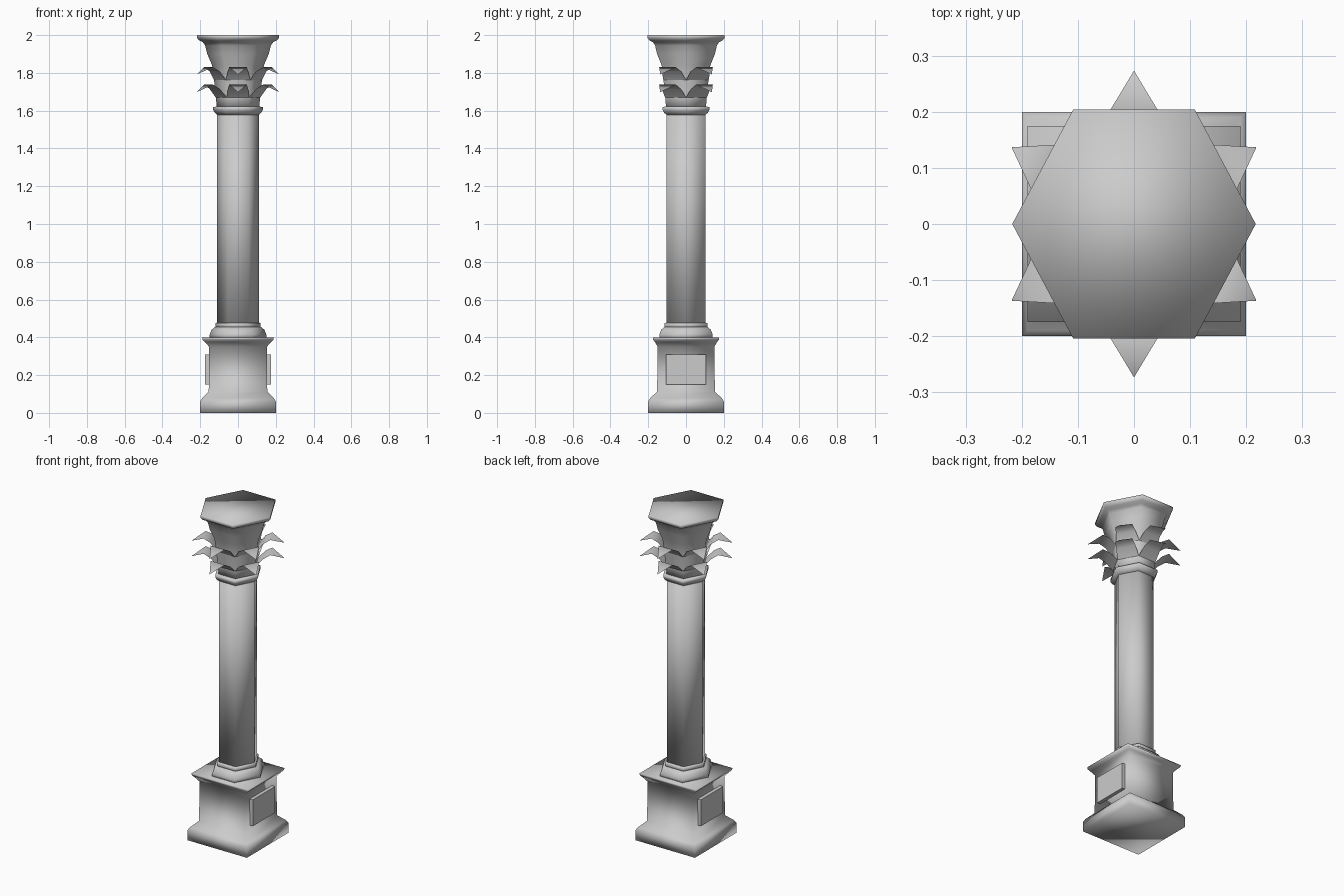
import bpy, math

if "Cube" in bpy.data.objects:
    bpy.data.objects.remove(bpy.data.objects["Cube"])

stone = bpy.data.materials.new("grey stone")
stone.diffuse_color = (0.6, 0.6, 0.6, 1)
stone.use_nodes = True
stone.node_tree.nodes["Principled BSDF"].inputs["Base Color"].default_value = stone.diffuse_color

YS = 1.085  # the hexagonal parts are slightly stretched in depth


def make(name, verts, faces):
    me = bpy.data.meshes.new(name)
    me.from_pydata(verts, [], faces)
    me.validate()
    me.materials.append(stone)
    for p in me.polygons:
        p.use_smooth = True
    ob = bpy.data.objects.new(name, me)
    bpy.context.collection.objects.link(ob)
    return ob


def stack(name, rings, sides):
    """Closed prism stack; rings are (x radius, y radius, z)."""
    start = math.pi / 4 if sides == 4 else 0
    k = math.sqrt(2) if sides == 4 else 1
    verts, faces = [], []
    for rx, ry, z in rings:
        for i in range(sides):
            a = start + 2 * math.pi * i / sides
            verts.append((k * rx * math.cos(a), k * ry * math.sin(a), z))
    for j in range(len(rings) - 1):
        for i in range(sides):
            n = (i + 1) % sides
            faces.append((j * sides + i, j * sides + n,
                          (j + 1) * sides + n, (j + 1) * sides + i))
    last = (len(rings) - 1) * sides
    faces.append(tuple(reversed(range(sides))))
    faces.append(tuple(range(last, last + sides)))
    return make(name, verts, faces)


def hexagon(name, profile):
    return stack(name, [(r, r * YS, z) for r, z in profile], 6)


# square pedestal
stack("pedestal", [(0.2, 0.2, 0), (0.2, 0.2, 0.06), (0.19, 0.19, 0.078),
                   (0.155, 0.153, 0.112), (0.153, 0.15, 0.35),
                   (0.175, 0.165, 0.375), (0.188, 0.174, 0.388),
                   (0.19, 0.175, 0.4)], 4)

# raised panels on the two sides
for side, s in (("right", 1), ("left", -1)):
    xs = sorted((s * 0.14, s * 0.175))
    v = [(x, y, z) for x in xs for y in (-0.107, 0.107) for z in (0.15, 0.31)]
    f = [(0, 1, 3, 2), (4, 6, 7, 5), (0, 4, 5, 1),
         (2, 3, 7, 6), (0, 2, 6, 4), (1, 5, 7, 3)]
    panel = make(side + "_panel", v, f)
    for p in panel.data.polygons:
        p.use_smooth = False

# column foot, shaft and neck ring
hexagon("foot_moulding", [(0.15, 0.395), (0.15, 0.415), (0.14, 0.44),
                          (0.122, 0.455)])
hexagon("foot_ring", [(0.12, 0.45), (0.12, 0.475), (0.11, 0.478)])
hexagon("shaft", [(0.11, 0.47), (0.11, 1.59)])
hexagon("neck_ring", [(0.11, 1.578), (0.122, 1.588), (0.132, 1.604),
                      (0.132, 1.618), (0.115, 1.622)])

# capital bell with flared top
hexagon("capital", [(0.112, 1.615), (0.117, 1.67), (0.127, 1.765),
                    (0.137, 1.84), (0.163, 1.9), (0.174, 1.945),
                    (0.186, 1.962), (0.206, 1.972), (0.217, 1.985),
                    (0.217, 2.0)])


# two rows of bent leaves, one leaf on each bell face
def leaf_row(name, base_z, base_r, lip_z, tip_z):
    verts, faces = [], []
    ap = base_r * math.cos(math.pi / 6)
    outline = [(ap, -base_r / 2, base_z), (ap, base_r / 2, base_z),
               (0.142, 0.054, base_z + 0.045), (0.18, 0.047, lip_z),
               (0.252, 0, tip_z),
               (0.18, -0.047, lip_z), (0.142, -0.054, base_z + 0.045)]
    for i in range(6):
        a = math.radians(30 + 60 * i)
        c, s = math.cos(a), math.sin(a)
        b = len(verts)
        verts += [(r * c - w * s, (r * s + w * c) * YS, z)
                  for r, w, z in outline]
        faces += [(b, b + 1, b + 2, b + 6), (b + 6, b + 2, b + 3, b + 5),
                  (b + 5, b + 3, b + 4)]
    make(name, verts, faces)


leaf_row("lower_leaves", 1.67, 0.118, 1.738, 1.698)
leaf_row("upper_leaves", 1.763, 0.128, 1.83, 1.792)
